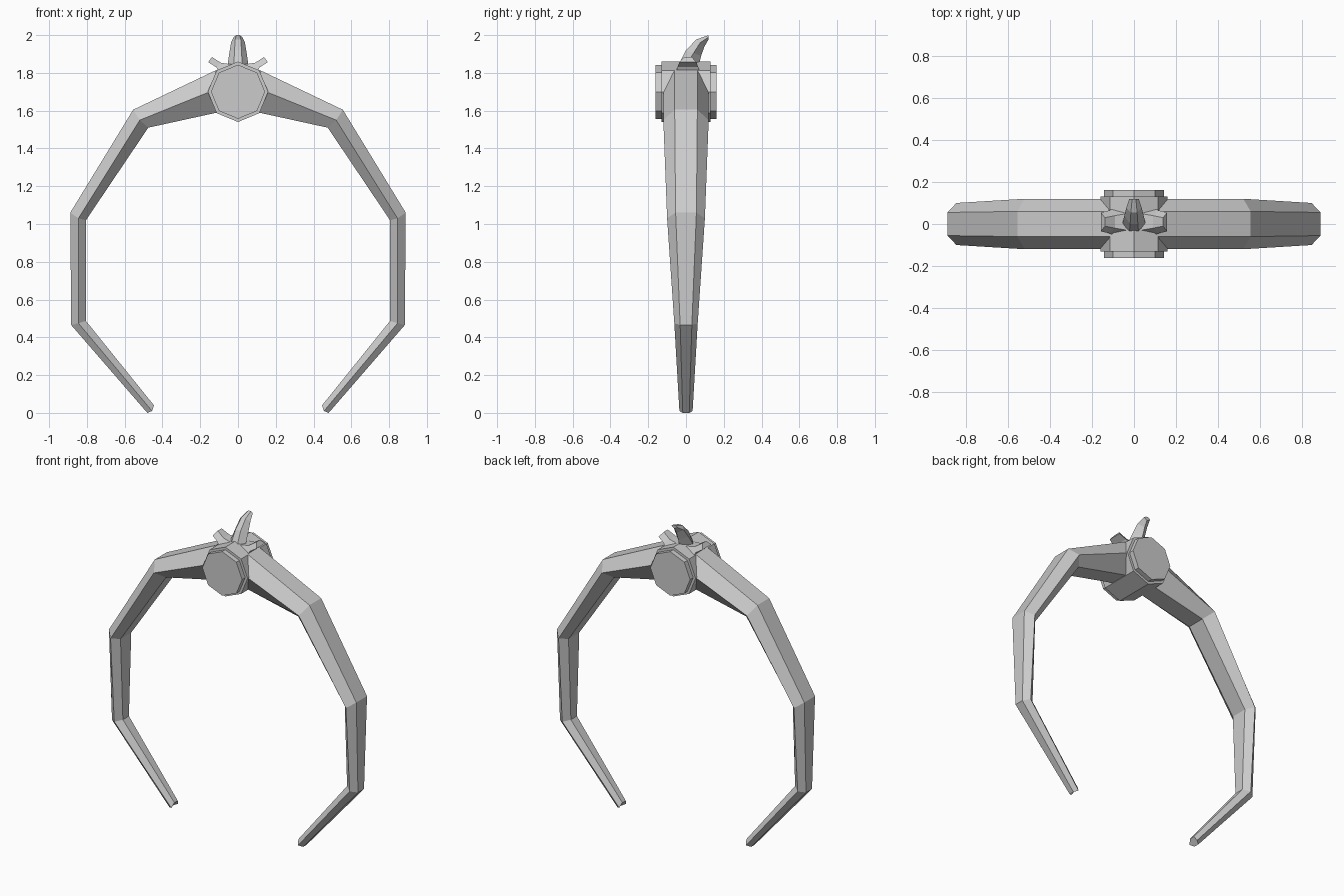
import bpy, bmesh
from math import pi
from mathutils import Matrix

if "Cube" in bpy.data.objects:
    bpy.data.objects.remove(bpy.data.objects["Cube"])


def finish(bm, name):
    bmesh.ops.recalc_face_normals(bm, faces=bm.faces)
    me = bpy.data.meshes.new(name)
    bm.to_mesh(me)
    bm.free()
    ob = bpy.data.objects.new(name, me)
    bpy.context.collection.objects.link(ob)
    return ob


def loft(name, rings):
    """Skin a list of equal-length vertex rings and cap both ends."""
    bm = bmesh.new()
    vs = [[bm.verts.new(p) for p in r] for r in rings]
    n = len(vs[0])
    for a, b in zip(vs, vs[1:]):
        for i in range(n):
            j = (i + 1) % n
            bm.faces.new((a[i], a[j], b[j], b[i]))
    bm.faces.new(vs[0])
    bm.faces.new(vs[-1])
    return finish(bm, name)


def mirror_x(ob):
    ob.modifiers.new("mirror", 'MIRROR').use_axis[0] = True


def octagon_prism(name, radius, half_depth, z):
    bm = bmesh.new()
    m = (Matrix.Translation((0, 0, z)) @ Matrix.Rotation(pi / 2, 4, 'X'))
    bmesh.ops.create_cone(bm, cap_ends=True, segments=8, radius1=radius,
                          radius2=radius, depth=2 * half_depth, matrix=m)
    return finish(bm, name)


# Tapering hexagonal band: outer (x,z), middle (x,z), inner (x,z), half width, half flat
stations = [
    ((.115, 1.815), (.15, 1.70), (.11, 1.59), .12, .06),
    ((.555, 1.605), (.52, 1.55), (.475, 1.51), .12, .06),
    ((.888, 1.06), (.845, 1.03), (.805, 1.02), .10, .055),
    ((.883, .465), (.845, .475), (.805, .487), .062, .031),
    ((.48, 0), (.455, .01), (.445, .04), .035, .017),
]
rings = []
for (ox, oz), (mx, mz), (ix, iz), w, f in stations:
    rings.append([(ox, -f, oz), (ox, f, oz), (mx, w, mz),
                  (ix, f, iz), (ix, -f, iz), (mx, -w, mz)])
mirror_x(loft("band_arm", rings))

# Octagonal hub with slightly smaller raised discs front and back
octagon_prism("hub", .16, .13, 1.70)
octagon_prism("hub_discs", .143, .162, 1.70)

# Backswept centre horn: front (y,z), side (y,z), back (y,z), half width
horn = [
    ((-.04, 1.84), (.0, 1.84), (.065, 1.83), .055),
    ((.0, 1.92), (.04, 1.905), (.08, 1.89), .046),
    ((.055, 1.977), (.075, 1.96), (.098, 1.94), .037),
    ((.12, 2.0), (.12, 1.99), (.118, 1.975), .022),
]
rings = []
for (fy, fz), (sy, sz), (by, bz), w in horn:
    rings.append([(-.4 * w, fy, fz), (.4 * w, fy, fz), (w, sy, sz),
                  (0, by, bz), (-w, sy, sz)])
loft("centre_horn", rings)

# Small blunt spikes either side of the horn
rings = []
for (tx, tz), (bx, bz), top, bottom in [
        ((.03, 1.845), (.10, 1.80), .04, .065),
        ((.09, 1.853), (.115, 1.83), .03, .055),
        ((.138, 1.884), (.158, 1.857), .02, .045)]:
    rings.append([(tx, .01 - top, tz), (tx, .01 + top, tz),
                  (bx, .01 + bottom, bz), (bx, .01 - bottom, bz)])
mirror_x(loft("side_spike", rings))
